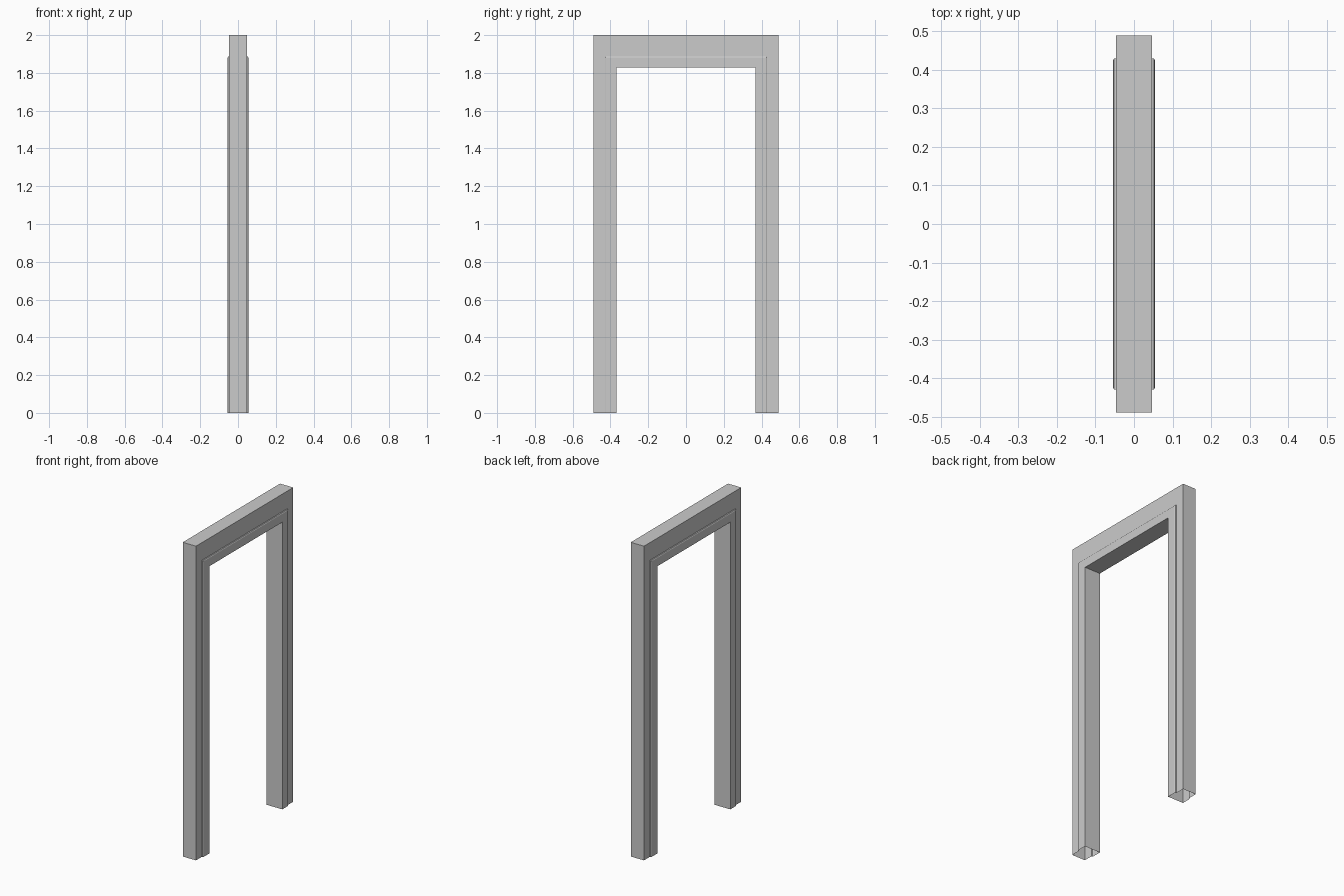
import bpy, bmesh

if "Cube" in bpy.data.objects:
    bpy.data.objects.remove(bpy.data.objects["Cube"])

# Half cross-section of the frame: (half-thickness x, half-width y, height z)
half = [
    (0.055, 0.367, 1.828),   # inner reveal
    (0.055, 0.424, 1.881),   # raised stop face
    (0.052, 0.429, 1.886),   # softened stop edge
    (0.0465, 0.430, 1.888),  # foot of the stop
    (0.0465, 0.489, 2.0),    # outer edge
]
section = half + [(-x, y, z) for x, y, z in reversed(half)]

# Sweep the section up one jamb, across the head and down the other jamb
bm = bmesh.new()
rings = []
for side, top in ((-1, 0), (-1, 1), (1, 1), (1, 0)):
    rings.append([bm.verts.new((x, side * y, z * top)) for x, y, z in section])
n = len(section)
for a, b in zip(rings, rings[1:]):
    for i in range(n):
        j = (i + 1) % n
        bm.faces.new((a[i], a[j], b[j], b[i]))
bmesh.ops.recalc_face_normals(bm, faces=bm.faces)

# Make the outer faces point outward (the feet are open)
bm.faces.ensure_lookup_table()
top_face = max(bm.faces, key=lambda f: f.calc_center_median().z)
if top_face.normal.z < 0:
    bmesh.ops.reverse_faces(bm, faces=bm.faces)

mesh = bpy.data.meshes.new("door_frame")
bm.to_mesh(mesh)
bm.free()
frame = bpy.data.objects.new("door_frame", mesh)
bpy.context.collection.objects.link(frame)
